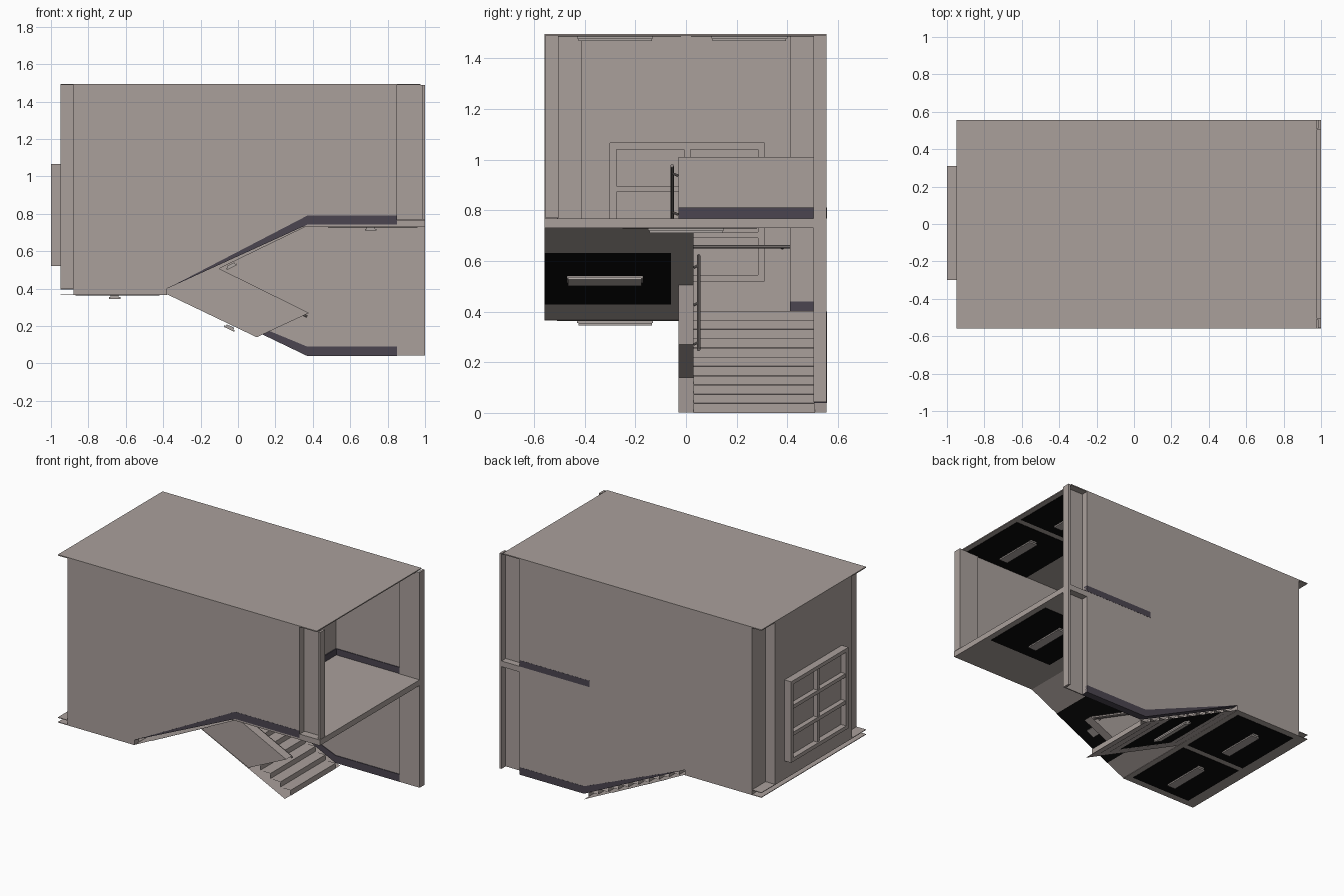
import bpy, math
from mathutils import Matrix, Vector

if "Cube" in bpy.data.objects:
    bpy.data.objects.remove(bpy.data.objects["Cube"])


def mat(name, rgb):
    m = bpy.data.materials.new(name)
    m.diffuse_color = (*rgb, 1)
    m.use_nodes = True
    m.node_tree.nodes["Principled BSDF"].inputs["Base Color"].default_value = m.diffuse_color
    return m


WALL = mat("warm_grey_wall", (0.40, 0.35, 0.33))
SKIRT = mat("dark_skirting", (0.07, 0.06, 0.08))
BLACK = mat("black_ceiling_panel", (0.003, 0.003, 0.003))
LAMP = mat("lamp_grey", (0.42, 0.38, 0.36))
RAIL = mat("rail_grey", (0.25, 0.22, 0.21))


def mesh(name, verts, faces, m):
    me = bpy.data.meshes.new(name)
    me.from_pydata(verts, [], faces)
    me.materials.append(m)
    ob = bpy.data.objects.new(name, me)
    bpy.context.collection.objects.link(ob)
    return ob


def prism(name, pts, y0, y1, m=WALL):
    """Extrude an (x, z) outline from y0 to y1."""
    n = len(pts)
    if sum(pts[i][0] * pts[(i + 1) % n][1] - pts[(i + 1) % n][0] * pts[i][1] for i in range(n)) < 0:
        pts = pts[::-1]
    v = [(x, y0, z) for x, z in pts] + [(x, y1, z) for x, z in pts]
    f = [list(range(n)), list(range(2 * n - 1, n - 1, -1))]
    f += [(i, i + n, (i + 1) % n + n, (i + 1) % n) for i in range(n)]
    return mesh(name, v, f, m)


def box(name, x0, x1, y0, y1, z0, z1, m=WALL):
    return prism(name, [(x0, z0), (x1, z0), (x1, z1), (x0, z1)], y0, y1, m)


def sheet(name, pts, y0, y1, m=WALL):
    """Open strip following an (x, z) path."""
    n = len(pts)
    v = [(x, y0, z) for x, z in pts] + [(x, y1, z) for x, z in pts]
    return mesh(name, v, [(i, i + 1, i + 1 + n, i + n) for i in range(n - 1)], m)


def rod(name, a, b, r=0.007, m=RAIL):
    a, b = Vector(a), Vector(b)
    bpy.ops.mesh.primitive_cylinder_add(vertices=8, radius=r, depth=(b - a).length, location=(a + b) / 2)
    ob = bpy.context.object
    ob.name = name
    ob.rotation_euler = (b - a).to_track_quat('Z', 'Y').to_euler()
    ob.data.materials.append(m)
    return ob


def lamp(x, y, z, slope=0.0):
    """Ceiling lamp hanging under (x, z), tilted with the soffit."""
    for nm, w, l, t0, t1 in (("lamp_base", 0.022, 0.15, -0.010, 0.0),
                             ("lamp_tube", 0.031, 0.145, -0.019, -0.010)):
        ob = box(nm, -w, w, -l, l, t0, t1, LAMP)
        ob.matrix_world = Matrix.Translation((x, y, z)) @ Matrix.Rotation(-math.atan(slope), 4, 'Y')


Y0, Y1 = -0.558, 0.555          # outer faces of the long walls
YI = 0.51                       # inner faces
XL, XS, XE = -0.38, 0.37, 0.85  # landing edge, stair end, wall end
TOP = 1.49

# Long walls, whose lower edges follow the flights
prism("front_wall", [(-0.88, 0.365), (XL, 0.365), (XL, 0.4), (XS, 0.75), (XE, 0.75),
                     (XE, TOP), (-0.88, TOP)], Y0, -YI)
prism("back_wall", [(-0.88, 0.365), (XL, 0.365), (XL, 0.4), (XS, 0.042), (XE, 0.042),
                    (XE, TOP), (-0.88, TOP)], YI, Y1)

# Skirting that shows through both long walls
prism("front_skirting", [(XL, 0.4), (XS, 0.79), (XE, 0.79), (XE, 0.742), (XS, 0.742)],
      Y0 - 0.001, -YI + 0.004, SKIRT)
prism("back_skirting", [(XL, 0.4), (XS, 0.09), (XE, 0.09), (XE, 0.04), (XS, 0.04)],
      YI - 0.004, Y1 + 0.001, SKIRT)
box("back_upper_skirting", 0.33, XE, YI - 0.004, Y1 + 0.001, 0.768, 0.81, SKIRT)

# Open channels at the right corners
for name, s, z0 in (("front", -1, 0.77), ("back", 1, 0.042)):
    a, b = sorted((s * 0.503, s * YI))
    box(name + "_channel_web", XE, 1.0, a, b, z0, TOP)
    a, b = sorted((s * YI, s * 0.555))
    box(name + "_channel_flange", 0.985, 1.0, a, b, z0, TOP)

# Left end wall with a window opening, and returns around the corner pockets
WY0, WY1, WZ0, WZ1 = -0.30, 0.31, 0.52, 1.065
box("left_wall_front_part", -0.95, -0.88, -0.41, WY0, 0.4, TOP)
box("left_wall_back_part", -0.95, -0.88, WY1, 0.41, 0.4, TOP)
box("left_wall_below_window", -0.95, -0.88, WY0, WY1, 0.4, WZ0)
box("left_wall_above_window", -0.95, -0.88, WY0, WY1, WZ1, TOP)
for s in (-1, 1):
    a, b = sorted((s * 0.41, s * YI))
    box("corner_pilaster", -0.88, -0.84, a, b, 0.4, TOP)
    box("pilaster_skirting", -0.84, -0.835, a, b, 0.4, 0.44, SKIRT)

# Window: frame, bars and pane
F = 0.025
box("window_frame_front", -1.0, -0.945, WY0, WY0 + F, WZ0, WZ1)
box("window_frame_back", -1.0, -0.945, WY1 - F, WY1, WZ0, WZ1)
box("window_frame_bottom", -1.0, -0.945, WY0 + F, WY1 - F, WZ0, WZ0 + F)
box("window_frame_top", -1.0, -0.945, WY0 + F, WY1 - F, WZ1 - F, WZ1)
box("window_mullion", -0.99, -0.945, -0.007, 0.017, WZ0 + F, WZ1 - F)
for k in (1, 2):
    z = WZ0 + (WZ1 - WZ0) * k / 3
    box("window_bar", -0.995, -0.945, WY0 + F, WY1 - F, z - 0.012, z + 0.012)
box("window_pane", -0.962, -0.955, WY0 + F, WY1 - F, WZ0 + F, WZ1 - F)

# Roof, middle landing sheets and upper landing slab
box("roof", -0.95, 0.977, Y0, Y1, 1.488, 1.495)
box("landing_floor", -0.95, XL, Y0, Y1, 0.396, 0.4)
box("landing_soffit", -0.95, XL, Y0, Y1, 0.365, 0.369)
box("upper_landing", XS - 0.04, 1.0, Y0, Y1, 0.73, 0.768)

# Two flights of open zigzag steps with flat soffits
N, RISE, RUN = 10, 0.0366, (XS - XL) / 10


def steps(z, x, dx):
    pts = [(x, z)]
    for i in range(N):
        z += RISE
        pts += [(x, z), (x + dx, z)]
        x += dx
    return pts + [(x, z + RISE)]


sheet("lower_steps", steps(0.0, XS, -RUN), 0.03, YI)
sheet("upper_steps", steps(0.4, XL, RUN)[:-1], -YI, -0.03)
sheet("lower_soffit", [(XL, 0.367), (XS, 0.002)], -0.03, Y1)
sheet("upper_soffit", [(XL, 0.367), (XS, 0.732)], Y0, 0.03)

# Middle parapet between the flights, and upper landing parapet
prism("lower_parapet", [(XL, 0.37), (0.10, 0.14), (0.38, 0.27), (XL, 0.645)], -0.03, 0.03)
prism("upper_parapet", [(XL, 0.372), (XS, 0.735), (XS, 1.01), (XL, 0.645)], -0.0295, 0.0295)
box("landing_parapet", 0.33, 0.372, -0.03, YI, 0.768, 1.01)
box("parapet_skirting", 0.372, 0.378, -0.03, YI, 0.768, 0.81, SKIRT)

# Black ceiling panels and lamps
for x0, x1, z in ((-0.87, -0.42, 0.365), (0.45, 0.94, 1.488), (-0.84, -0.42, 1.488)):
    for y0, y1, ly in ((-0.51, -0.02, -0.28), (0.02, 0.51, 0.25)):
        box("ceiling_panel", x0, x1, y0, y1, z - 0.002, z, BLACK)
        lamp(-0.66 if x0 < 0 else 0.71, ly, z - 0.001)
box("upper_landing_panel", 0.48, 0.96, -0.25, 0.28, 0.728, 0.73, BLACK)
lamp(0.71, 0.0, 0.729)
K = 0.365 / (XS - XL)
for name, s, z, y0, y1, ly in (("upper", 1, 0.367, Y0, -0.06, -0.32), ("lower", -1, 0.367, 0.06, Y1, 0.32)):
    def at(x):
        return z + s * K * (x - XL) - 0.002
    sheet(name + "_soffit_panel", [(-0.25, at(-0.25)), (0.165, at(0.165))], y0, y1, BLACK)
    lamp(-0.04, ly, at(-0.04), s * K)

# Handrails with wall brackets
for name, y, yw, za, zb in (("lower", 0.05, 0.03, 0.62, 0.25), ("upper", -0.055, -0.03, 0.61, 0.975)):
    rod(name + "_handrail", (XL, y, za), (XS, y, zb))
    for t in (0.1, 0.5, 0.92):
        x, z = XL + t * (XS - XL), za + t * (zb - za)
        rod(name + "_rail_bracket", (x, y, z), (x, yw, z - 0.01), 0.005)
rod("landing_handrail", (-0.855, -0.41, 0.655), (-0.855, 0.41, 0.655))
for y in (-0.38, 0.38):
    rod("landing_rail_bracket", (-0.855, y, 0.655), (-0.88, y, 0.65), 0.005)
